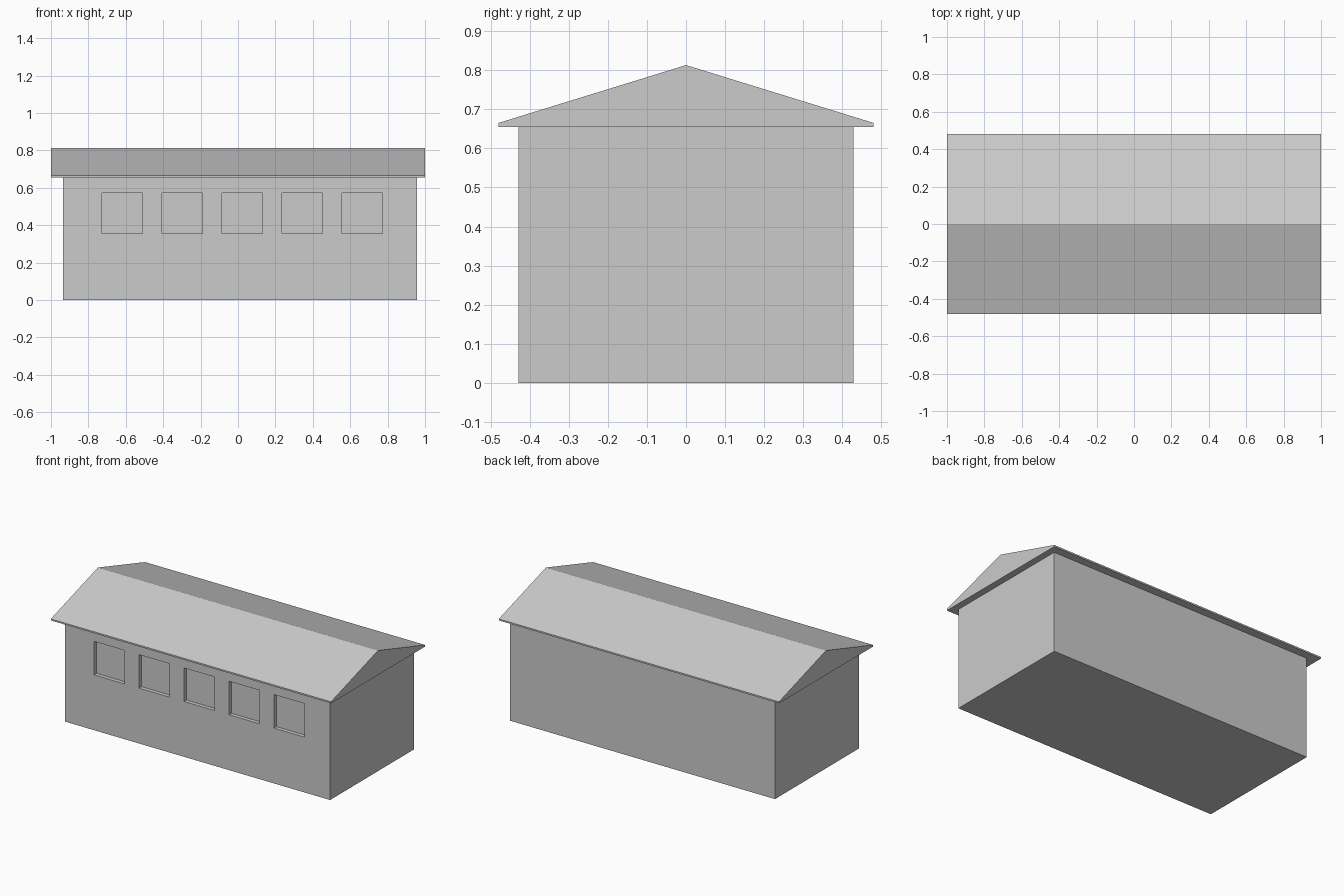
import bpy, bmesh

if "Cube" in bpy.data.objects:
    bpy.data.objects.remove(bpy.data.objects["Cube"])


def box(name, x0, x1, y0, y1, z0, z1):
    bpy.ops.mesh.primitive_cube_add(
        size=1, location=((x0 + x1) / 2, (y0 + y1) / 2, (z0 + z1) / 2))
    ob = bpy.context.object
    ob.name = name
    ob.scale = (x1 - x0, y1 - y0, z1 - z0)
    bpy.ops.object.transform_apply(location=True, rotation=False, scale=True)
    return ob


def prism(name, profile, x0, x1):
    # Extrude a (y, z) profile along x
    bm = bmesh.new()
    face = bm.faces.new([bm.verts.new((x0, y, z)) for y, z in profile])
    ext = bmesh.ops.extrude_face_region(bm, geom=[face], use_keep_orig=True)
    verts = [g for g in ext["geom"] if isinstance(g, bmesh.types.BMVert)]
    bmesh.ops.translate(bm, verts=verts, vec=(x1 - x0, 0, 0))
    bmesh.ops.recalc_face_normals(bm, faces=bm.faces)
    mesh = bpy.data.meshes.new(name)
    bm.to_mesh(mesh)
    bm.free()
    ob = bpy.data.objects.new(name, mesh)
    bpy.context.collection.objects.link(ob)
    return ob


# Walls
walls = box("walls", -0.935, 0.957, -0.428, 0.428, 0, 0.656)

# Row of five shallow window recesses in the front wall
cutter = box("window_cutter", -0.727, -0.511, -0.5, -0.403, 0.357, 0.573)
row = cutter.modifiers.new("row", 'ARRAY')
row.count = 5
row.use_relative_offset = False
row.use_constant_offset = True
row.constant_offset_displace = (0.321, 0, 0)
cutter.hide_render = True
cutter.hide_viewport = True

cut = walls.modifiers.new("windows", 'BOOLEAN')
cut.operation = 'DIFFERENCE'
cut.solver = 'EXACT'
cut.object = cutter

# Gabled roof with solid ends and thin eave edges
prism("roof", [(-0.48, 0.655), (0.48, 0.655), (0.48, 0.665),
               (0, 0.813), (-0.48, 0.665)], -1, 1)
